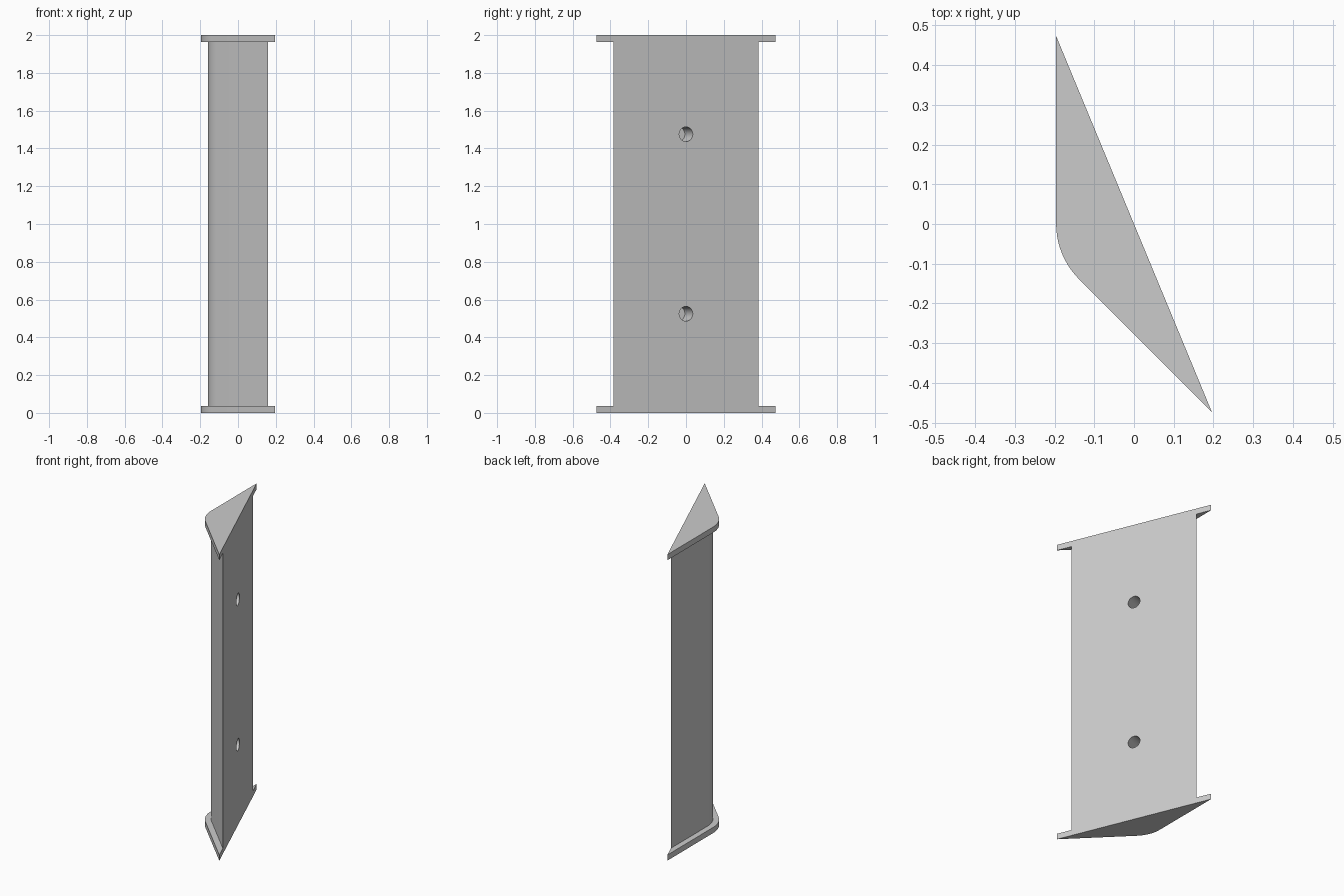
import bpy, bmesh, math
from mathutils import Vector

if "Cube" in bpy.data.objects:
    bpy.data.objects.remove(bpy.data.objects["Cube"])

R_FLANGE, R_BODY = 0.196, 0.159   # distance of the outer faces from the axis
PLATE, HEIGHT = 0.037, 2.0
HOLE_R, HOLE_DEPTH = 0.039, 0.11
ARC_STEPS = 10


def profile(r):
    """Open outline: back tip, flat side, 45 degree bend, front tip."""
    k = 1 / math.tan(math.pi / 8)
    arc = [(r * math.cos(a), r * math.sin(a))
           for a in (math.pi * (1 + i / (4 * ARC_STEPS)) for i in range(ARC_STEPS + 1))]
    return [(-r, r * k)] + arc + [(r, -r * k)]


# Wedge-shaped strip with a plate at each end, lofted through stacked outlines
levels = [(R_FLANGE, 0), (R_FLANGE, PLATE), (R_BODY, PLATE),
          (R_BODY, HEIGHT - PLATE), (R_FLANGE, HEIGHT - PLATE), (R_FLANGE, HEIGHT)]
bm = bmesh.new()
rows = [[bm.verts.new((x, y, z)) for x, y in profile(r)] for r, z in levels]
for low, high in zip(rows, rows[1:]):
    for i in range(len(low) - 1):
        bm.faces.new((low[i], low[i + 1], high[i + 1], high[i]))
bm.faces.new(rows[0])
bm.faces.new(rows[-1])
# Flat slanted mounting face
bm.faces.new([row[0] for row in rows] + [row[-1] for row in reversed(rows)])
bmesh.ops.recalc_face_normals(bm, faces=bm.faces)
mesh = bpy.data.meshes.new("corner_strip")
bm.to_mesh(mesh)
bm.free()
strip = bpy.data.objects.new("corner_strip", mesh)
bpy.context.collection.objects.link(strip)

# Two blind screw holes, square to the slanted face
normal = Vector((math.cos(math.pi / 8), math.sin(math.pi / 8), 0))
for z in (0.525, 1.475):
    length = HOLE_DEPTH + 0.1
    centre = normal * (length / 2 - HOLE_DEPTH) + Vector((0, 0, z))
    bpy.ops.mesh.primitive_cylinder_add(
        vertices=32, radius=HOLE_R, depth=length, location=centre,
        rotation=normal.to_track_quat('Z', 'Y').to_euler())
    cutter = bpy.context.object
    cutter.name = "hole_cutter"
    cutter.hide_render = True
    bpy.context.view_layer.objects.active = strip
    mod = strip.modifiers.new("screw_hole", 'BOOLEAN')
    mod.operation = 'DIFFERENCE'
    mod.solver = 'EXACT'
    mod.object = cutter
    bpy.ops.object.modifier_apply(modifier=mod.name)
    bpy.data.objects.remove(cutter)

# Smooth bends, crisp edges
bpy.ops.object.select_all(action='DESELECT')
strip.select_set(True)
bpy.context.view_layer.objects.active = strip
bpy.ops.object.shade_smooth_by_angle(angle=math.radians(30))
